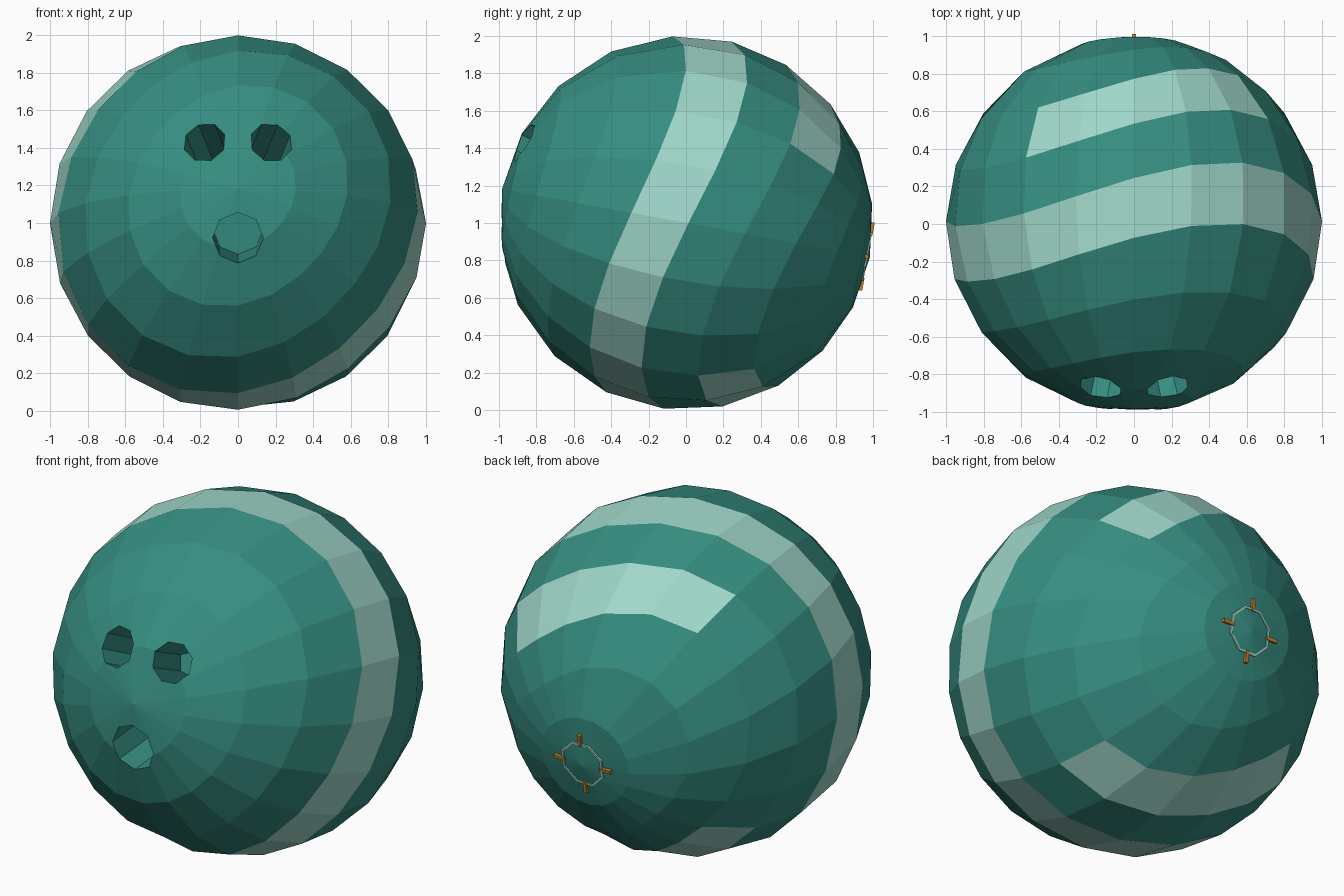
import bpy, bmesh
from math import sin, cos, radians, pi
from mathutils import Vector, Matrix

if "Cube" in bpy.data.objects:
    bpy.data.objects.remove(bpy.data.objects["Cube"])

SEG, RINGS = 20, 10
TILT = radians(10.5)
CENTRE = Vector((0, 0, 1))
FRONT = Vector((0, -cos(TILT), sin(TILT)))   # front pole of the ball
UP = Vector((0, sin(TILT), cos(TILT)))
RIGHT = Vector((1, 0, 0))


def material(name, rgb):
    m = bpy.data.materials.new(name)
    m.diffuse_color = (*rgb, 1)
    m.use_nodes = True
    m.node_tree.nodes["Principled BSDF"].inputs["Base Color"].default_value = m.diffuse_color
    return m


teal = material("teal", (0.037, 0.27, 0.22))
pale = material("pale_teal", (0.35, 0.68, 0.59))
gold = material("gold", (0.5, 0.23, 0.025))


def make_object(name, bm, *mats):
    bmesh.ops.recalc_face_normals(bm, faces=bm.faces)
    me = bpy.data.meshes.new(name)
    bm.to_mesh(me)
    bm.free()
    ob = bpy.data.objects.new(name, me)
    bpy.context.collection.objects.link(ob)
    for m in mats:
        me.materials.append(m)
    return ob


def on_ball(theta, phi, r=1.0):
    """Point at polar angle theta from the front pole, phi clockwise from the top."""
    return CENTRE + r * (cos(theta) * FRONT + sin(theta) * (sin(phi) * RIGHT + cos(phi) * UP))


# Ball: sphere with wavy rings (two waves round), striped bands
WAVE = [0, 1, 3, 5, 7.5, 8.5, 9, 9.5, 6, 1]
SHIFT = [0, 0, 0, 1, 2, 2.2, 2.2, 2.4, 2.4, 1.5]
bm = bmesh.new()
rings = []
for i in range(1, RINGS):
    row = []
    for j in range(SEG):
        phi = 2 * pi * j / SEG
        deg = 180 * i / RINGS + SHIFT[i] + WAVE[i] * sin(2 * phi + radians(10))
        row.append(bm.verts.new(on_ball(radians(deg), phi)))
    rings.append(row)
poles = [bm.verts.new(on_ball(0, 0)), bm.verts.new(on_ball(pi, 0))]
for j in range(SEG):
    k = (j + 1) % SEG
    bm.faces.new((poles[0], rings[0][j], rings[0][k]))
    bm.faces.new((poles[1], rings[-1][k], rings[-1][j]))
    for i in range(RINGS - 2):
        f = bm.faces.new((rings[i][j], rings[i + 1][j], rings[i + 1][k], rings[i][k]))
        full_stripe = i == 3                              # goes all the way round
        short_stripe = i == 5 and (j + 2) % 10 < 5        # two arcs on crests
        f.material_index = 1 if full_stripe or short_stripe else 0
ball = make_object("ball", bm, teal, pale)


# Finger and thumb holes: eight-sided, pointing at the centre
def cut_hole(x, z, radius, spin, depth=0.6):
    dz = z - 1
    d = Vector((x, -(1 - x * x - dz * dz) ** 0.5, dz))
    rot = d.to_track_quat('Z', 'Y').to_matrix().to_4x4()
    length = depth + 0.2
    mid = CENTRE + d * (1.2 - length / 2 - 0.0)
    b = bmesh.new()
    bmesh.ops.create_cone(b, cap_ends=True, segments=8, radius1=radius, radius2=radius, depth=length,
                          matrix=Matrix.Translation(mid) @ rot @ Matrix.Rotation(spin, 4, 'Z'))
    cutter = make_object("hole_cutter", b, teal)
    cutter.hide_render = True
    mod = ball.modifiers.new("hole", 'BOOLEAN')
    mod.operation = 'DIFFERENCE'
    mod.solver = 'EXACT'
    mod.object = cutter
    bpy.context.view_layer.objects.active = ball
    bpy.ops.object.modifier_apply(modifier=mod.name)
    bpy.data.objects.remove(cutter, do_unlink=True)


for x in (-0.18, 0.18):
    cut_hole(x, 1.435, 0.115, pi / 8)
cut_hole(0, 0.92, 0.135, 0)

# Back mark: thin eight-sided ring with four ticks round the back pole
bm = bmesh.new()
loops = []
for j in range(8):
    a = 2 * pi * (j + 0.5) / 8
    out = sin(a) * RIGHT + cos(a) * UP
    loops.append([bm.verts.new(CENTRE + r * out - h * FRONT)
                  for r, h in ((0.128, 0.97), (0.142, 0.97), (0.142, 0.988), (0.128, 0.988))])
for j in range(8):
    p, q = loops[j], loops[(j + 1) % 8]
    for k in range(4):
        bm.faces.new((p[k], p[(k + 1) % 4], q[(k + 1) % 4], q[k]))
make_object("back_ring", bm, pale)

bm = bmesh.new()
for j in range(4):
    a = j * pi / 2
    out = sin(a) * RIGHT + cos(a) * UP
    side = out.cross(FRONT)
    pos = CENTRE + 0.15 * out - 0.98 * FRONT
    basis = Matrix((side * 0.02, out * 0.07, FRONT * 0.024)).transposed().to_4x4()
    bmesh.ops.create_cube(bm, size=1, matrix=Matrix.Translation(pos) @ basis)
make_object("back_ticks", bm, gold)
